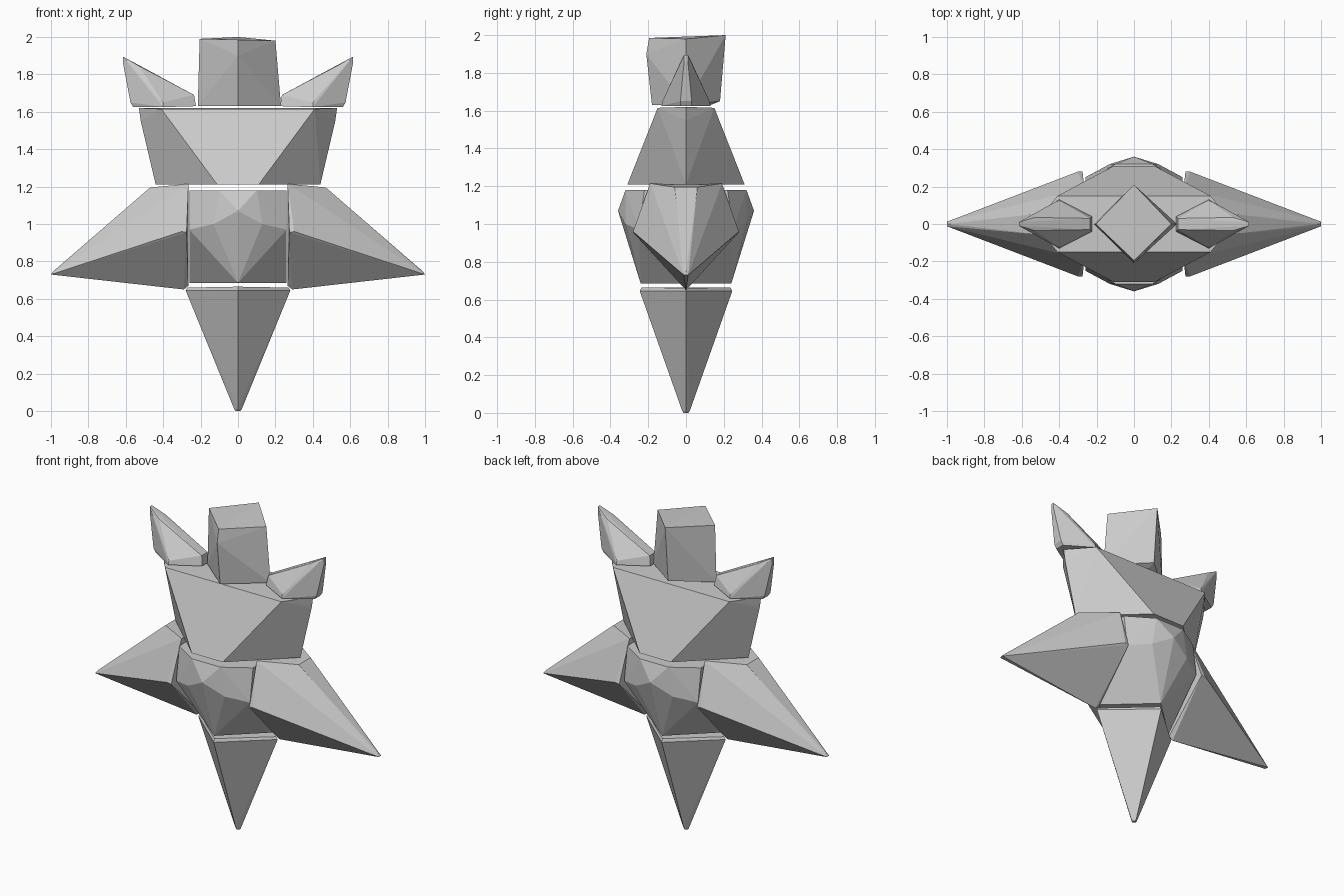
import bpy, bmesh


def hull(name, points, mirror_y=True, flip_x=False):
    """Faceted convex block; points with y != 0 are repeated on the back."""
    pts = set()
    for x, y, z in points:
        x = -x if flip_x else x
        pts.add((x, y, z))
        if mirror_y:
            pts.add((x, -y, z))
    bm = bmesh.new()
    for p in sorted(pts):
        bm.verts.new(p)
    res = bmesh.ops.convex_hull(bm, input=bm.verts[:])
    bmesh.ops.delete(bm, geom=[v for v in bm.verts if not v.link_faces], context='VERTS')
    bmesh.ops.dissolve_limit(bm, angle_limit=0.02, verts=bm.verts[:], edges=bm.edges[:])
    bmesh.ops.recalc_face_normals(bm, faces=bm.faces[:])
    me = bpy.data.meshes.new(name)
    bm.to_mesh(me)
    bm.free()
    ob = bpy.data.objects.new(name, me)
    bpy.context.collection.objects.link(ob)
    return ob


def both(points):
    """Add the x-mirrored copy of each point."""
    return points + [(-x, y, z) for x, y, z in points]


# Lower spike: diamond section, blunt tip
hull("lower_spike", both([(0.27, 0, 0.66), (0.28, 0, 0.645), (0.02, 0, 0.01), (0.012, 0, 0)])
     + [(0, 0.235, 0.665), (0, 0.245, 0.645), (0, 0.02, 0.01), (0, 0.012, 0)])

# Core: faceted gem between the arms
hull("core", both([(0.26, 0, 0.685), (0.26, 0.16, 1.18), (0.26, 0.25, 0.97), (0.26, 0.22, 1.18),
                   (0.13, 0.32, 1.0), (0.10, 0.32, 1.18)])
     + [(0, 0.24, 0.685), (0, 0.36, 1.07)])

# Arms: long side spikes
for side, flip in (("right", False), ("left", True)):
    hull(side + "_arm", [(0.265, 0.19, 1.215), (0.47, 0.06, 1.195), (0.275, 0.28, 0.955),
                         (0.30, 0.28, 0.96), (0.29, 0, 0.65), (0.265, 0, 0.67),
                         (1.0, 0.012, 0.73), (0.99, 0, 0.745)], flip_x=flip)
    # Shoulder horns
    hull(side + "_horn", [(0.225, 0.04, 1.63), (0.235, 0.03, 1.69), (0.40, 0.13, 1.625),
                          (0.40, 0.125, 1.65), (0.56, 0.03, 1.625), (0.575, 0.03, 1.65),
                          (0.53, 0.035, 1.845), (0.615, 0.01, 1.895), (0.615, 0.01, 1.86)],
         flip_x=flip)

# Chest: wide at the top, deep at the bottom
hull("chest", both([(0.53, 0, 1.62), (0.52, 0, 1.55), (0.41, 0.15, 1.615), (0.44, 0, 1.21),
                    (0.11, 0.31, 1.21)]))

# Head: upright diamond prism
hull("head", [(-0.205, 0, 1.99), (-0.215, 0, 1.63), (0.20, 0, 1.98), (0.23, 0, 1.63),
              (0, -0.195, 1.985), (0, -0.21, 1.9), (0, -0.18, 1.63),
              (0, 0.21, 2.0), (0, 0.18, 1.65), (0, 0.13, 1.63)], mirror_y=False)
